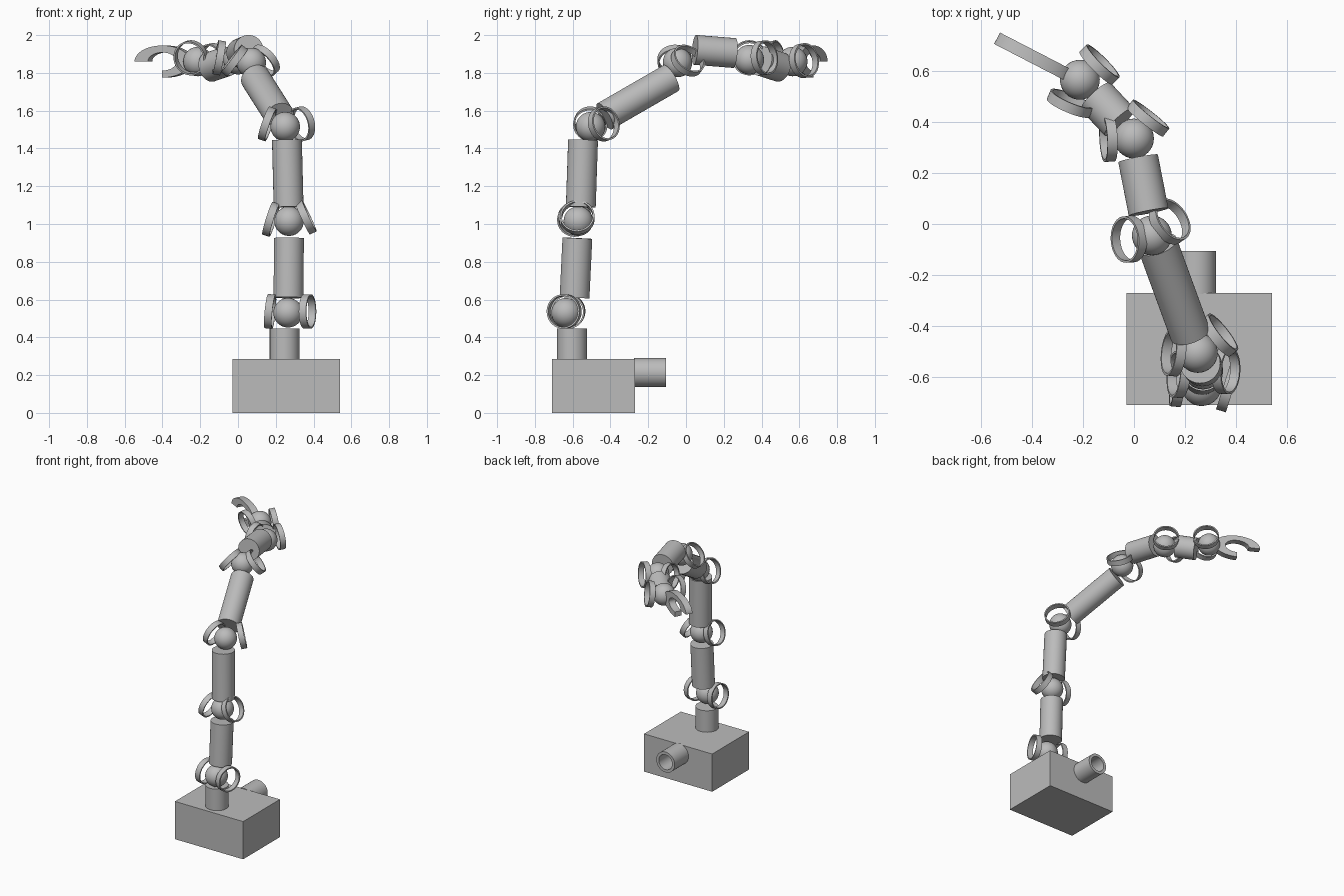
import bpy, bmesh, math
from mathutils import Vector, Matrix

if "Cube" in bpy.data.objects:
    bpy.data.objects.remove(bpy.data.objects["Cube"])

grey = bpy.data.materials.new("plain_grey")
grey.use_nodes = True
grey.diffuse_color = (0.5, 0.5, 0.5, 1)
grey.node_tree.nodes["Principled BSDF"].inputs["Base Color"].default_value = (0.5, 0.5, 0.5, 1)


def finish(name, bm, matrix=None, smooth=True):
    """Turn a bmesh into a named, shaded object."""
    bmesh.ops.recalc_face_normals(bm, faces=bm.faces)
    mesh = bpy.data.meshes.new(name)
    bm.to_mesh(mesh)
    bm.free()
    mesh.materials.append(grey)
    obj = bpy.data.objects.new(name, mesh)
    bpy.context.collection.objects.link(obj)
    if matrix is not None:
        obj.matrix_world = matrix
    if smooth:
        bpy.ops.object.select_all(action="DESELECT")
        obj.select_set(True)
        bpy.context.view_layer.objects.active = obj
        bpy.ops.object.shade_smooth_by_angle(angle=math.radians(35))
    return obj


def along(axis, centre):
    """Frame whose z runs along the axis."""
    turn = Vector(axis).to_track_quat("Z", "Y").to_matrix().to_4x4()
    return Matrix.Translation(centre) @ turn


def rod(name, start, end, radius):
    a, b = Vector(start), Vector(end)
    bm = bmesh.new()
    bmesh.ops.create_cone(bm, cap_ends=True, segments=48, radius1=radius,
                          radius2=radius, depth=(b - a).length)
    finish(name, bm, along(b - a, (a + b) / 2))


def ball(name, centre, radius=0.078):
    bm = bmesh.new()
    bmesh.ops.create_uvsphere(bm, u_segments=32, v_segments=20, radius=radius)
    finish(name, bm, Matrix.Translation(centre))


def band(name, matrix, outer, inner, width, start=0, sweep=360, steps=48):
    """Elliptical band with a rectangular section; open if the sweep is partial."""
    bm = bmesh.new()
    closed = sweep == 360
    rows = []
    for i in range(steps if closed else steps + 1):
        t = math.radians(start + sweep * i / steps)
        c, s = math.cos(t), math.sin(t)
        rows.append([bm.verts.new((r[0] * c, r[1] * s, h * width / 2))
                     for r, h in ((outer, -1), (outer, 1), (inner, 1), (inner, -1))])
    pairs = list(zip(rows, rows[1:]))
    if closed:
        pairs.append((rows[-1], rows[0]))
    else:
        bm.faces.new(rows[0])
        bm.faces.new(rows[-1])
    for p, q in pairs:
        for k in range(4):
            n = (k + 1) % 4
            bm.faces.new((p[k], p[n], q[n], q[k]))
    finish(name, bm, matrix)


# Base box
bm = bmesh.new()
bmesh.ops.create_cube(bm, size=1)
bmesh.ops.scale(bm, vec=(0.57, 0.44, 0.285), verts=bm.verts)
finish("base_box", bm, Matrix.Translation((0.255, -0.49, 0.1425)), smooth=False)

# Open pipe at the back of the base
band("rear_pipe", along((0, 1, 0), (0.245, -0.19, 0.213)),
     (0.077, 0.077), (0.056, 0.056), 0.17)

# Arm segments, from base to wrist
segments = [
    ("base_post", (0.247, -0.603, 0.28), (0.247, -0.603, 0.447)),
    ("lower_arm", (0.267, -0.59, 0.61), (0.27, -0.575, 0.925)),
    ("middle_arm", (0.268, -0.557, 1.09), (0.259, -0.545, 1.445)),
    ("upper_arm", (0.22, -0.43, 1.57), (0.092, -0.08, 1.772)),
    ("fore_arm", (0.057, 0.047, 1.922), (0.016, 0.257, 1.905)),
    ("wrist", (-0.057, 0.4, 1.862), (-0.15, 0.5, 1.83)),
]
for name, start, end in segments:
    rod(name, start, end, 0.079)

# Each joint: ball centre, then centre and axis of its two side rings
joints = [
    ((0.265, -0.635, 0.53), (0.17, -0.625, 0.537), (1, -0.1, -0.1),
     (0.368, -0.645, 0.537), (0.95, -0.3, 0)),
    ((0.27, -0.57, 1.015), (0.175, -0.59, 1.025), (0.95, -0.08, -0.3),
     (0.36, -0.575, 1.035), (0.9, -0.05, 0.42)),
    ((0.25, -0.505, 1.515), (0.155, -0.505, 1.53), (0.93, -0.1, -0.33),
     (0.335, -0.435, 1.53), (0.76, 0.6, 0.2)),
    ((0.07, -0.045, 1.855), (-0.02, -0.06, 1.865), (0.78, 0.05, -0.6),
     (0.14, 0.01, 1.865), (0.65, 0.45, 0.6)),
    ((0.0, 0.335, 1.87), (-0.1, 0.335, 1.88), (1, 0.05, -0.18),
     (0.055, 0.415, 1.88), (0.62, 0.78, 0.1)),
    ((-0.212, 0.565, 1.86), (-0.25, 0.473, 1.88), (0.38, 0.9, 0.2),
     (-0.135, 0.625, 1.865), (0.7, 0.7, 0.15)),
]
for i, (centre, right_at, right_axis, left_at, left_axis) in enumerate(joints, 1):
    ball(f"joint_{i}_ball", centre)
    for side, at, axis in (("right", right_at, right_axis), ("left", left_at, left_axis)):
        band(f"joint_{i}_{side}_ring", along(axis, at),
             (0.091, 0.091), (0.082, 0.082), 0.04)

# Hook hand: an upright open band reaching out from the last joint
reach = Vector((-0.89, 0.46, 0)).normalized()
up = Vector((0, 0, 1))
hook = Matrix((reach, up, reach.cross(up))).transposed().to_4x4()
band("hook_hand", Matrix.Translation((-0.39, 0.652, 1.86)) @ hook,
     (0.165, 0.085), (0.085, 0.048), 0.05, start=0, sweep=270, steps=40)
